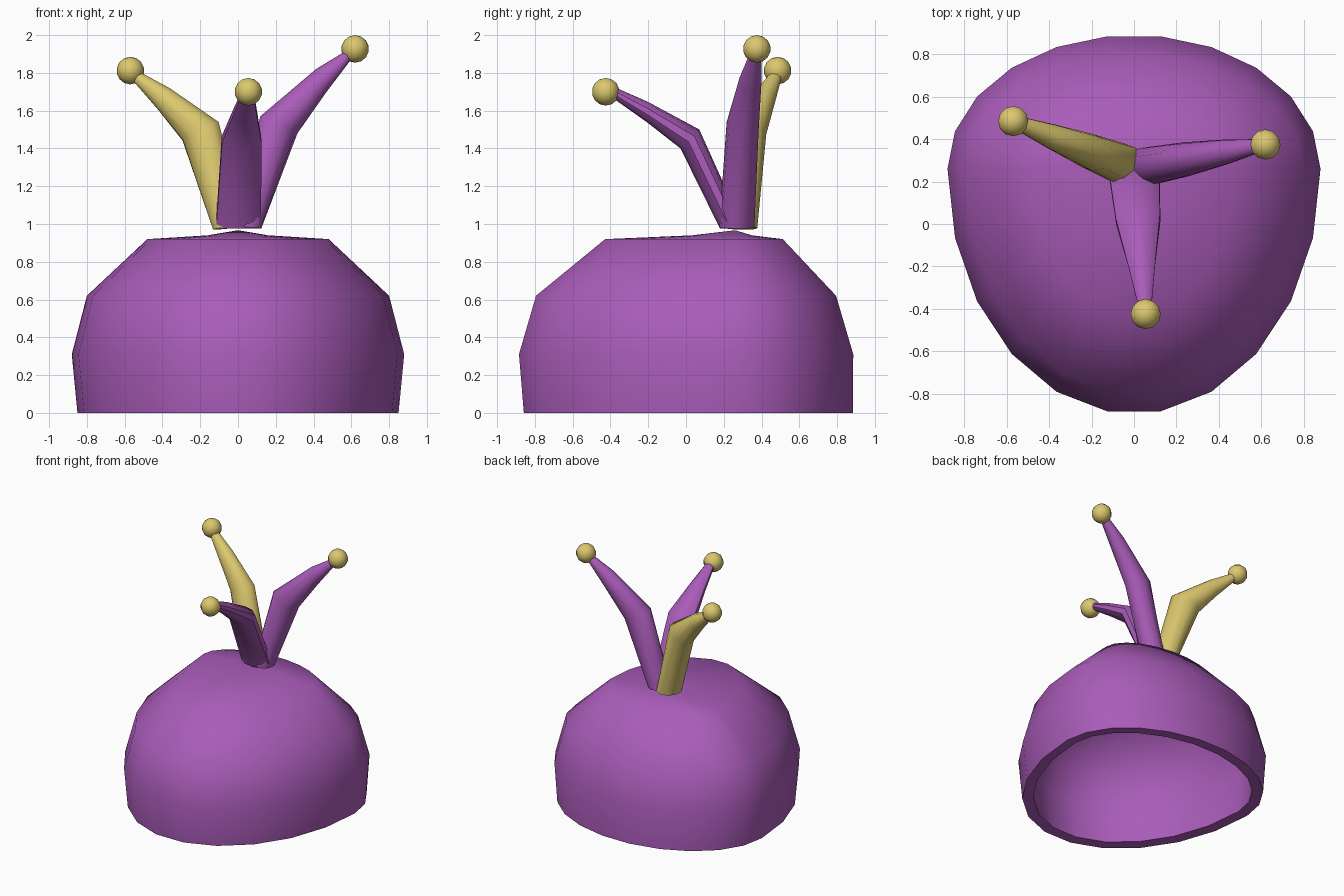
import bpy, bmesh, math
from mathutils import Vector

if "Cube" in bpy.data.objects:
    bpy.data.objects.remove(bpy.data.objects["Cube"])


def material(name, rgb):
    m = bpy.data.materials.new(name)
    m.diffuse_color = (*rgb, 1)
    m.use_nodes = True
    m.node_tree.nodes["Principled BSDF"].inputs["Base Color"].default_value = m.diffuse_color
    return m


PURPLE = material("purple cloth", (0.40, 0.107, 0.485))
GOLD = material("gold", (0.716, 0.578, 0.156))
HUB = Vector((0, 0.26, 0))  # point the cap and its horns radiate from


def finish(name, bm, mat, angle, thickness=0):
    bmesh.ops.recalc_face_normals(bm, faces=bm.faces)
    mesh = bpy.data.meshes.new(name)
    bm.to_mesh(mesh)
    bm.free()
    obj = bpy.data.objects.new(name, mesh)
    bpy.context.collection.objects.link(obj)
    mesh.materials.append(mat)
    bpy.ops.object.select_all(action='DESELECT')
    obj.select_set(True)
    bpy.context.view_layer.objects.active = obj
    if thickness:
        mod = obj.modifiers.new("wall", 'SOLIDIFY')
        mod.thickness = thickness
        mod.offset = -1
        bpy.ops.object.modifier_apply(modifier=mod.name)
    bpy.ops.object.shade_smooth_by_angle(angle=math.radians(angle))
    return obj


def bridge(bm, rings):
    for a, b in zip(rings, rings[1:]):
        n = len(a)
        for i in range(n):
            j = (i + 1) % n
            bm.faces.new((a[i], a[j], b[j], b[i]))


# Cap: egg-shaped rings (height, half width, reach to back, reach to front)
bm = bmesh.new()
rings = []
for z, w, back, front in [(0, 0.85, 0.63, 1.13), (0.31, 0.88, 0.632, 1.156),
                          (0.62, 0.80, 0.54, 1.065), (0.92, 0.48, 0.255, 0.695),
                          (0.94, 0.16, 0.09, 0.23)]:
    ring = []
    for i in range(22):
        a = math.tau * (i + 0.5) / 22
        c = math.cos(a)
        ring.append(bm.verts.new((w * math.sin(a), HUB.y + c * (back if c > 0 else front), z)))
    rings.append(ring)
bridge(bm, rings)
apex = bm.verts.new((0, HUB.y, 0.967))
top = rings[-1]
for i in range(22):
    bm.faces.new((top[i], top[(i + 1) % 22], apex))
finish("cap", bm, PURPLE, 60, thickness=0.08)


# Horns: bent tapered tubes, each with a ball at the tip
def horn(side, tip, lower, upper, widths, mat, sides=10):
    tip = Vector(tip)
    out = tip - HUB
    out.z = 0
    out.normalize()
    across = Vector((-out.y, out.x, 0))
    bm = bmesh.new()
    rings = []
    for (s0, z0), (s1, z1), w in zip(lower, upper, widths):
        p = HUB + out * s0 + Vector((0, 0, z0))
        q = HUB + out * s1 + Vector((0, 0, z1))
        mid, half = (p + q) / 2, (q - p) / 2
        ring = []
        for i in range(sides):
            a = math.tau * i / sides
            ring.append(bm.verts.new(mid + half * math.cos(a) + across * w * math.sin(a)))
        rings.append(ring)
    bridge(bm, rings)
    bm.faces.new(rings[0])
    bm.faces.new(rings[-1])
    finish(side + "_horn", bm, mat, 40)

    bm = bmesh.new()
    bmesh.ops.create_uvsphere(bm, u_segments=12, v_segments=7, radius=0.073)
    bmesh.ops.translate(bm, verts=bm.verts, vec=tip)
    finish(side + "_ball", bm, GOLD, 35)


horn("front", (0.055, -0.425, 1.70),
     [(0.08, 0.975), (0.29, 1.40), (0.47, 1.54), (0.64, 1.66)],
     [(-0.04, 0.99), (0.19, 1.50), (0.46, 1.645), (0.63, 1.72)],
     [0.125, 0.11, 0.065, 0.035], PURPLE)
horn("right", (0.62, 0.375, 1.927),
     [(0.125, 0.975), (0.32, 1.48), (0.47, 1.69), (0.60, 1.86)],
     [(-0.03, 0.99), (0.12, 1.57), (0.42, 1.82), (0.57, 1.91)],
     [0.095, 0.085, 0.06, 0.035], PURPLE)
horn("left", (-0.57, 0.485, 1.812),
     [(0.135, 0.97), (0.315, 1.44), (0.45, 1.60), (0.59, 1.75)],
     [(-0.03, 0.99), (0.11, 1.54), (0.39, 1.72), (0.57, 1.81)],
     [0.10, 0.085, 0.06, 0.035], GOLD)
